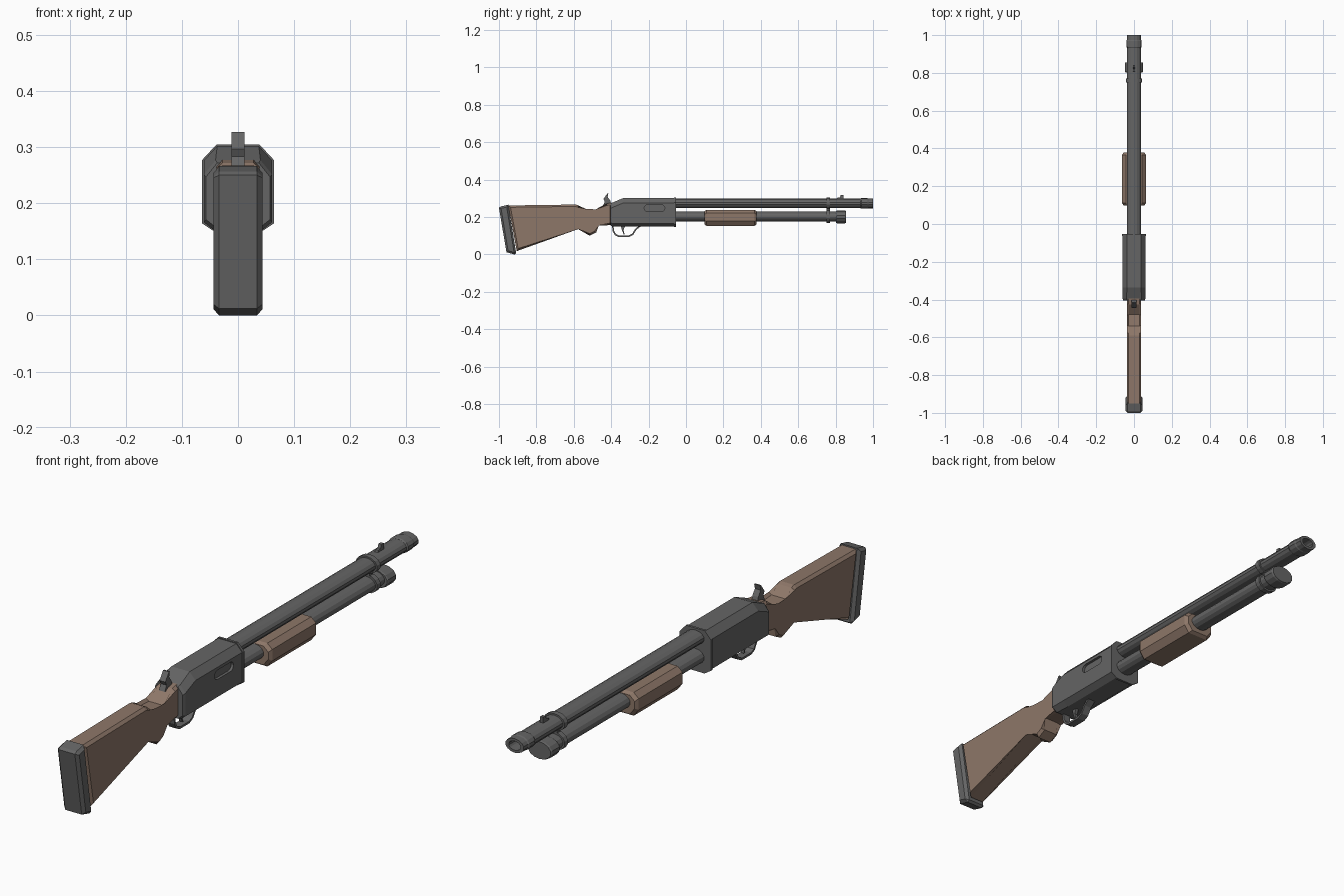
import bpy, bmesh
from math import cos, sin, pi

if "Cube" in bpy.data.objects:
    bpy.data.objects.remove(bpy.data.objects["Cube"], do_unlink=True)


def material(name, rgb):
    m = bpy.data.materials.new(name)
    m.use_nodes = True
    m.diffuse_color = (*rgb, 1)
    m.node_tree.nodes["Principled BSDF"].inputs["Base Color"].default_value = (*rgb, 1)
    return m


METAL = material("dark grey metal", (0.13, 0.13, 0.13))
WOOD = material("brown wood", (0.27, 0.185, 0.14))


def finish(name, bm, mat):
    bmesh.ops.recalc_face_normals(bm, faces=bm.faces)
    mesh = bpy.data.meshes.new(name)
    bm.to_mesh(mesh)
    bm.free()
    mesh.materials.append(mat)
    ob = bpy.data.objects.new(name, mesh)
    bpy.context.scene.collection.objects.link(ob)
    return ob


def loft(name, sections, mat):
    """Skin a list of (y, [(x, z), ...]) cross-sections and cap both ends."""
    bm = bmesh.new()
    rings = [[bm.verts.new((x, y, z)) for x, z in pts] for y, pts in sections]
    for a, b in zip(rings, rings[1:]):
        for i in range(len(a)):
            j = (i + 1) % len(a)
            bm.faces.new((a[i], a[j], b[j], b[i]))
    bm.faces.new(rings[0])
    bm.faces.new(rings[-1])
    return finish(name, bm, mat)


def tube(name, zc, rx, rz, stations, mat=METAL, sides=14):
    """Oval tube along y; stations are (y, scale)."""
    def ring(s):
        return [(rx * s * cos(2 * pi * (i + .5) / sides),
                 zc + rz * s * sin(2 * pi * (i + .5) / sides)) for i in range(sides)]
    return loft(name, [(y, ring(s)) for y, s in stations], mat)


def octagon(w, z0, z1, cx, cb, ct):
    """Chamfered box section: cx sideways, cb and ct up the bottom and top corners."""
    half = [(w - cx, z0), (w, z0 + cb), (w, z1 - ct), (w - cx, z1)]
    return half + [(-x, z) for x, z in reversed(half)]


def slab(name, profile, half, mat, chamfer=0.0, x=0.0):
    """Extrude a (y, z) side profile across x, chamfering the outline."""
    bm = bmesh.new()
    a = [bm.verts.new((x - half, y, z)) for y, z in profile]
    b = [bm.verts.new((x + half, y, z)) for y, z in profile]
    caps = [bm.faces.new(a), bm.faces.new(b)]
    for i in range(len(a)):
        j = (i + 1) % len(a)
        bm.faces.new((a[i], a[j], b[j], b[i]))
    if chamfer:
        rim = [e for f in caps for e in f.edges]
        bmesh.ops.bevel(bm, geom=rim, offset=chamfer, segments=1,
                        affect='EDGES', clamp_overlap=True)
    return finish(name, bm, mat)


# Stock and butt pad
slab("stock", [(-.95, .262), (-.59, .267), (-.575, .262), (-.54, .234), (-.48, .231),
               (-.425, .272), (-.395, .277), (-.395, .157), (-.475, .166), (-.48, .118),
               (-.515, .1), (-.575, .147), (-.905, .018)], .038, WOOD, .01)
slab("butt_pad", [(-1, .25), (-.99, .257), (-.95, .266), (-.908, .007),
                  (-.917, 0), (-.96, .012)], .044, METAL, .012)

# Receiver with a sloped rear and a front lip
receiver = loft("receiver", [
    (-.404, octagon(.057, .155, .272, .02, .016, .025)),
    (-.394, octagon(.061, .15, .277, .021, .016, .026)),
    (-.335, octagon(.061, .15, .302, .024, .016, .026)),
    (-.06, octagon(.061, .15, .302, .024, .016, .026))], METAL)
loft("receiver_lip", [(y, octagon(.064, .147, .305, .026, .017, .028))
                      for y in (-.063, -.054)], METAL)

# Recessed ejection port on the left side
port = []
for cy, start in ((-.13, -pi / 2), (-.207, pi / 2)):
    port += [(cy + .017 * cos(start + pi * i / 6), .248 + .017 * sin(start + pi * i / 6))
             for i in range(7)]
cutter = slab("port_cutter", port, .012, METAL, x=.063)
cutter.hide_render = True
cut = receiver.modifiers.new("port", 'BOOLEAN')
cut.operation = 'DIFFERENCE'
cut.solver = 'EXACT'
cut.object = cutter
bpy.context.view_layer.objects.active = receiver
bpy.ops.object.modifier_apply(modifier=cut.name)
bpy.data.objects.remove(cutter, do_unlink=True)

# Barrel with a flared, bored muzzle
tube("barrel", .273, .037, .025, [(-.1, 1), (.94, 1)])
tube("muzzle", .273, .041, .028, [(.932, .9), (.937, 1), (.97, 1), (.975, .93), (1, .93),
                                  (1, .6), (.93, .6)])

# Magazine tube and cap
tube("magazine_tube", .203, .037, .027, [(-.1, 1), (.81, 1)])
tube("magazine_cap", .201, .05, .034, [(.803, .94), (.808, 1), (.85, 1), (.856, .94)])

# Clamp joining barrel and magazine
tube("barrel_clamp", .273, .044, .031, [(.75, 1), (.77, 1)])
tube("magazine_clamp", .203, .044, .034, [(.75, 1), (.77, 1)])
slab("clamp_web", [(.75, .22), (.77, .22), (.77, .255), (.75, .255)], .013, METAL)

# Sliding fore-end
def grip(s):
    d = .008 * s
    return octagon(.063 - d, .153 + d, .239 - d, .02, .026, .018)


loft("fore_end", [(.098, grip(1)), (.11, grip(0)), (.366, grip(0)), (.378, grip(1))], WOOD)

# Sights
slab("front_sight", [(.805, .295), (.81, .304), (.823, .306), (.828, .319), (.842, .319),
                     (.842, .295)], .006, METAL)
slab("rear_sight_blade", [(-.444, .262), (-.434, .283), (-.441, .297), (-.42, .327),
                          (-.415, .327), (-.419, .308), (-.405, .288), (-.398, .265)],
     .012, METAL)

# Trigger and its guard
slab("trigger", [(-.35, .155), (-.325, .155), (-.334, .13), (-.328, .108), (-.334, .108),
                 (-.342, .13)], .006, METAL)
path = [(-.392, .155), (-.388, .125), (-.377, .106), (-.36, .098), (-.305, .098),
        (-.285, .108), (-.268, .135), (-.245, .153)]
bm = bmesh.new()
rows = [[bm.verts.new((x, y, z)) for y, z in path] for x in (-.015, .015)]
for i in range(len(path) - 1):
    bm.faces.new((rows[0][i], rows[0][i + 1], rows[1][i + 1], rows[1][i]))
guard = finish("trigger_guard", bm, METAL)
thick = guard.modifiers.new("thickness", 'SOLIDIFY')
thick.thickness = .008
thick.offset = 0
